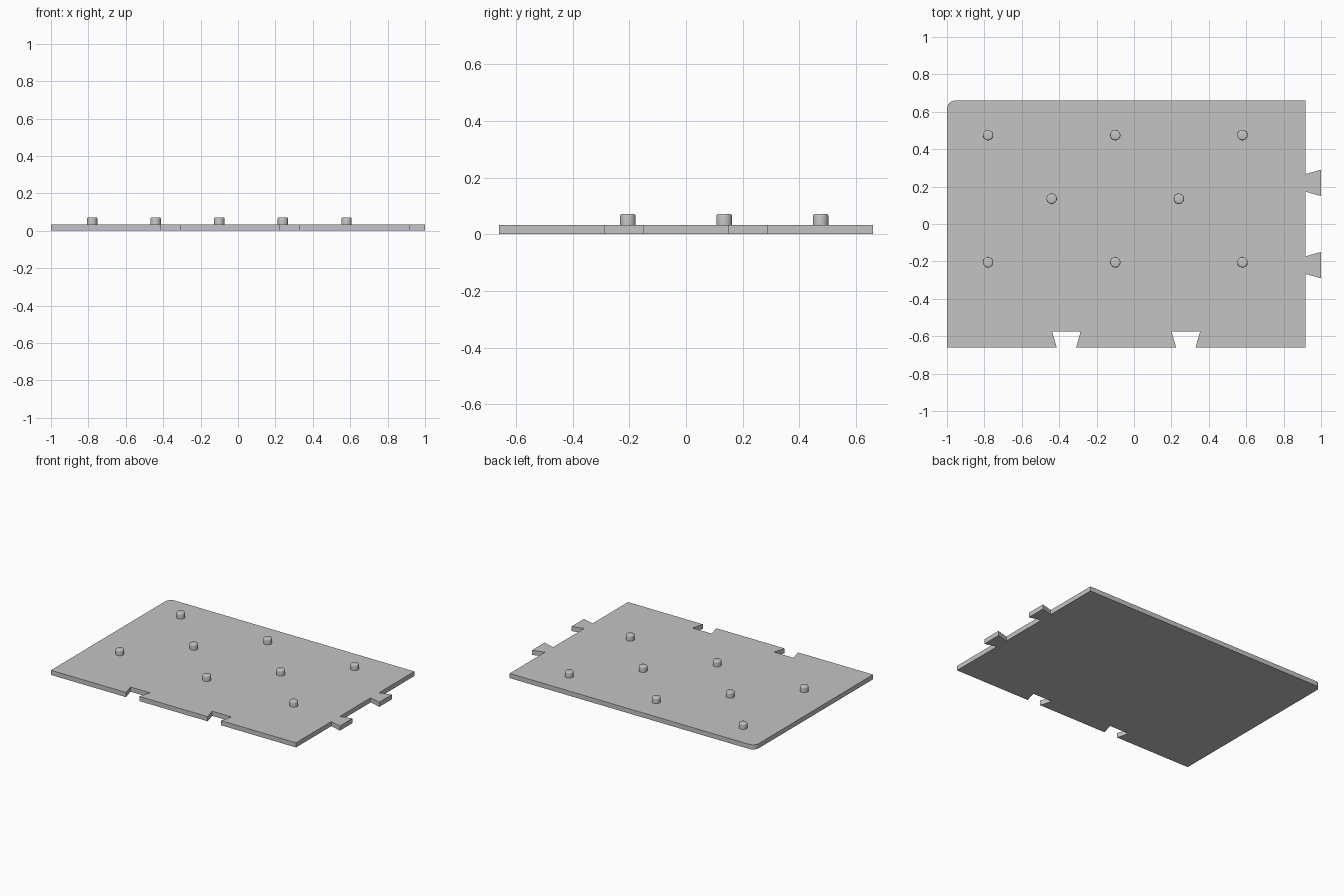
import bpy, bmesh, math

cube = bpy.data.objects.get("Cube")
if cube:
    bpy.data.objects.remove(cube, do_unlink=True)

LEFT, RIGHT, HALF_Y = -1.0, 0.916, 0.66
THICK, DEPTH, CORNER = 0.033, 0.084, 0.045
MID_X = (LEFT + RIGHT) / 2

grey = bpy.data.materials.new("light grey")
grey.use_nodes = True
colour = (0.55, 0.55, 0.55, 1)
grey.diffuse_color = colour
grey.node_tree.nodes["Principled BSDF"].inputs["Base Color"].default_value = colour


def add_object(name, bm):
    bmesh.ops.recalc_face_normals(bm, faces=bm.faces)
    mesh = bpy.data.meshes.new(name)
    bm.to_mesh(mesh)
    bm.free()
    mesh.materials.append(grey)
    obj = bpy.data.objects.new(name, mesh)
    bpy.context.collection.objects.link(obj)
    return obj


def dovetail(centre, neck, wide):
    """Offsets along an edge paired with distance across it."""
    return [(centre - neck, 0), (centre - wide, DEPTH),
            (centre + wide, DEPTH), (centre + neck, 0)]


# Base plate outline: front edge with sockets, side edge with tabs
outline = [(LEFT, -HALF_Y)]
for side in (-1, 1):
    centre = MID_X + side * (RIGHT - LEFT) / 6
    outline += [(x, d - HALF_Y) for x, d in dovetail(centre, 0.052, 0.076)]
outline.append((RIGHT, -HALF_Y))
for side in (-1, 1):
    outline += [(RIGHT + d, y) for y, d in dovetail(side * HALF_Y / 3, 0.047, 0.07)]
outline.append((RIGHT, HALF_Y))

# Rounded back corner
for i in range(9):
    a = math.pi / 2 * (1 + i / 8)
    outline.append((LEFT + CORNER + CORNER * math.cos(a),
                    HALF_Y - CORNER + CORNER * math.sin(a)))

bm = bmesh.new()
face = bm.faces.new([bm.verts.new((x, y, 0)) for x, y in outline])
top = bmesh.ops.extrude_face_region(bm, geom=[face])["geom"]
bmesh.ops.translate(bm, vec=(0, 0, THICK),
                    verts=[v for v in top if isinstance(v, bmesh.types.BMVert)])
# Triangulate the notched caps cleanly
bmesh.ops.triangulate(bm, faces=[f for f in bm.faces if len(f.verts) > 4])
add_object("base_plate", bm)


# Locating pegs with rounded top rims
def add_peg(name, x, y, radius=0.0275, height=0.039, sides=32):
    bm = bmesh.new()
    bmesh.ops.create_cone(bm, cap_ends=True, segments=sides,
                          radius1=radius, radius2=radius, depth=height)
    rim = [e for e in bm.edges if all(v.co.z > 0 for v in e.verts)]
    bmesh.ops.bevel(bm, geom=rim, offset=0.008, segments=3,
                    profile=0.5, affect='EDGES')
    peg = add_object(name, bm)
    peg.location = (x, y, THICK + height / 2)
    bpy.ops.object.select_all(action='DESELECT')
    peg.select_set(True)
    bpy.context.view_layer.objects.active = peg
    bpy.ops.object.shade_smooth_by_angle(angle=math.radians(35))


STEP = 0.34
for row, columns in enumerate([(0, 2, 4), (1, 3), (0, 2, 4)]):
    for col in columns:
        add_peg(f"peg_row{row + 1}_column{col + 1}",
                -0.78 + col * STEP, -0.205 + row * STEP)
